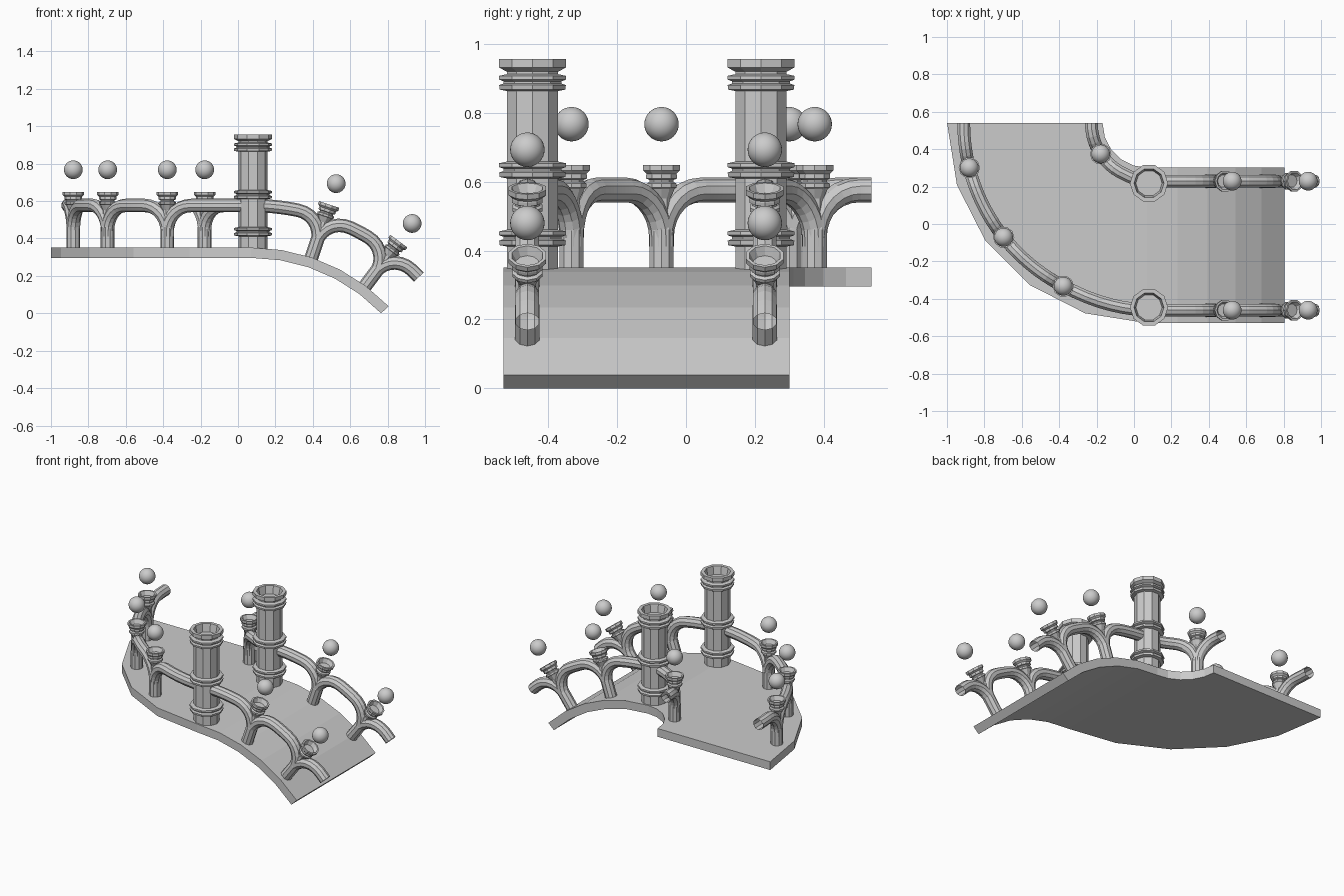
import bpy, bmesh
from math import sin, cos, pi, radians
from mathutils import Vector, Matrix

if "Cube" in bpy.data.objects:
    bpy.data.objects.remove(bpy.data.objects["Cube"])

CX, CY = 0.07, 0.539            # centre of the plan bend
RAD, TOP = 1.018, 0.3515        # radius of the downward slope, deck height
ZC = TOP - RAD
END = radians(46.2)             # slope sweep
SIDES = 10


def on_bend(a, r, h):
    return Vector((CX - r * cos(a), CY - r * sin(a), TOP + h))


def on_slope(t, r, h):
    return Vector((CX + (RAD + h) * sin(t), CY - r, ZC + (RAD + h) * cos(t)))


def make(name, bm):
    bmesh.ops.recalc_face_normals(bm, faces=bm.faces)
    me = bpy.data.meshes.new(name)
    bm.to_mesh(me)
    bm.free()
    ob = bpy.data.objects.new(name, me)
    bpy.context.collection.objects.link(ob)
    return ob


def skin(name, rings, cap=False):
    bm = bmesh.new()
    rows = [[bm.verts.new(p) for p in ring] for ring in rings]
    n = len(rows[0])
    for a, b in zip(rows, rows[1:]):
        for i in range(n):
            bm.faces.new((a[i], a[(i + 1) % n], b[(i + 1) % n], b[i]))
    if cap:
        bm.faces.new(rows[0])
        bm.faces.new(rows[-1])
    return make(name, bm)


def lathe(name, profile, mat):
    rings = [[mat @ Vector((r * cos(2 * pi * i / SIDES), r * sin(2 * pi * i / SIDES), h))
              for i in range(SIDES)] for r, h in profile]
    return skin(name, rings, True)


# Deck: flat quarter bend followed by the downward slope
RI, RO, TH = 0.238, 1.069, 0.055
corners = [(RI, 0), (RO, 0), (RO, -TH), (RI, -TH)]
sections = [[on_bend(radians(18 * k), r, h) for r, h in corners] for k in range(6)]
sections += [[on_slope(END * k / 5, r, h) for r, h in corners] for k in range(1, 6)]
skin("deck", sections, True)

# Large ringed columns
column = [(.078, .34)]
for z in (.416, .614, .868):
    column += [(.078, z - .004), (.1, z), (.102, z + .013), (.088, z + .018),
               (.088, z + .024), (.102, z + .029), (.102, z + .04), (.078, z + .045)]
column += [(.078, .92), (.102, .932), (.102, .957), (.08, .957), (.07, .905)]
for side, y in (("inner", .218), ("outer", -.446)):
    lathe(side + "_column", column, Matrix.Translation((.08, y, 0)))

# Small post with dished capital, heights measured from the deck
post = [(.037, -.015), (.037, .11), (.028, .14), (.026, .2), (.04, .228), (.046, .232),
        (.046, .243), (.037, .248), (.037, .254), (.047, .258), (.047, .268),
        (.046, .272), (.057, .282), (.057, .298), (.047, .298), (.034, .272)]


def arch(name, place, scale, a0, a1):
    """Half arch: springs from a post at angle a0 and runs level to angle a1."""
    q, tr, base = .14, .036, .085
    sgn = 1 if a1 > a0 else -1
    run = abs(a1 - a0) * scale
    q_s = min(q, run)
    path = [(0, .06, 0)]
    path += [(q_s * (1 - cos(u)), base + q * sin(u), u)
             for u in [pi / 2 * k / 7 for k in range(8)]]
    if run > q_s + .001:
        path += [(q_s + (run - q_s) * k / 5, base + q, pi / 2) for k in range(1, 6)]
    rings = []
    for s, h, u in path:
        ring = []
        for i in range(SIDES):
            v = 2 * pi * i / SIDES
            off = tr * cos(v)
            ring.append(place(a0 + sgn * (s - off * cos(u)) / scale,
                              tr * sin(v), h + off * sin(u)))
        rings.append(ring)
    skin(name, rings)


def add_post(name, place, a):
    foot, head = place(a, 0, 0), place(a, 0, .416)
    rot = Vector((0, 0, 1)).rotation_difference(head - foot).to_matrix().to_4x4()
    lathe(name + "_post", post, Matrix.Translation(foot) @ rot)
    # Floating ball above each post
    bm = bmesh.new()
    bmesh.ops.create_uvsphere(bm, u_segments=32, v_segments=16, radius=.05,
                              matrix=Matrix.Translation(head))
    for f in bm.faces:
        f.smooth = True
    make(name + "_ball", bm)


def run_rail(name, place, scale, start, stop, angles, level_ends):
    """Posts at the given angles, arches meeting midway, level at both ends."""
    mids = [start] + [(a + b) / 2 for a, b in zip(angles, angles[1:])] + [stop]
    for i, a in enumerate(angles):
        label = f"{name}_{i + 1}"
        add_post(label, place, a)
        arch(label + "_arch_left", place, scale, a, mids[i])
        arch(label + "_arch_right", place, scale, a, mids[i + 1])


# Railings on both edges
for side, r, shift, angles in (("outer", 1.0, .02, (14.1, 38.5, 62.8)),
                               ("inner", .31, .012, (33.6,))):
    def bend(a, lat, h):
        blend = min(1, max(0, (pi / 2 - a) / .4))
        return on_bend(a, r - shift * blend + lat, h)

    def slope(t, lat, h):
        return on_slope(t, r + lat, h)

    run_rail(side + "_bend", bend, r - shift, 0, pi / 2,
             [radians(a) for a in angles], True)
    run_rail(side + "_slope", slope, RAD + .16, 0, END,
             [radians(18.5), radians(36.9)], True)
